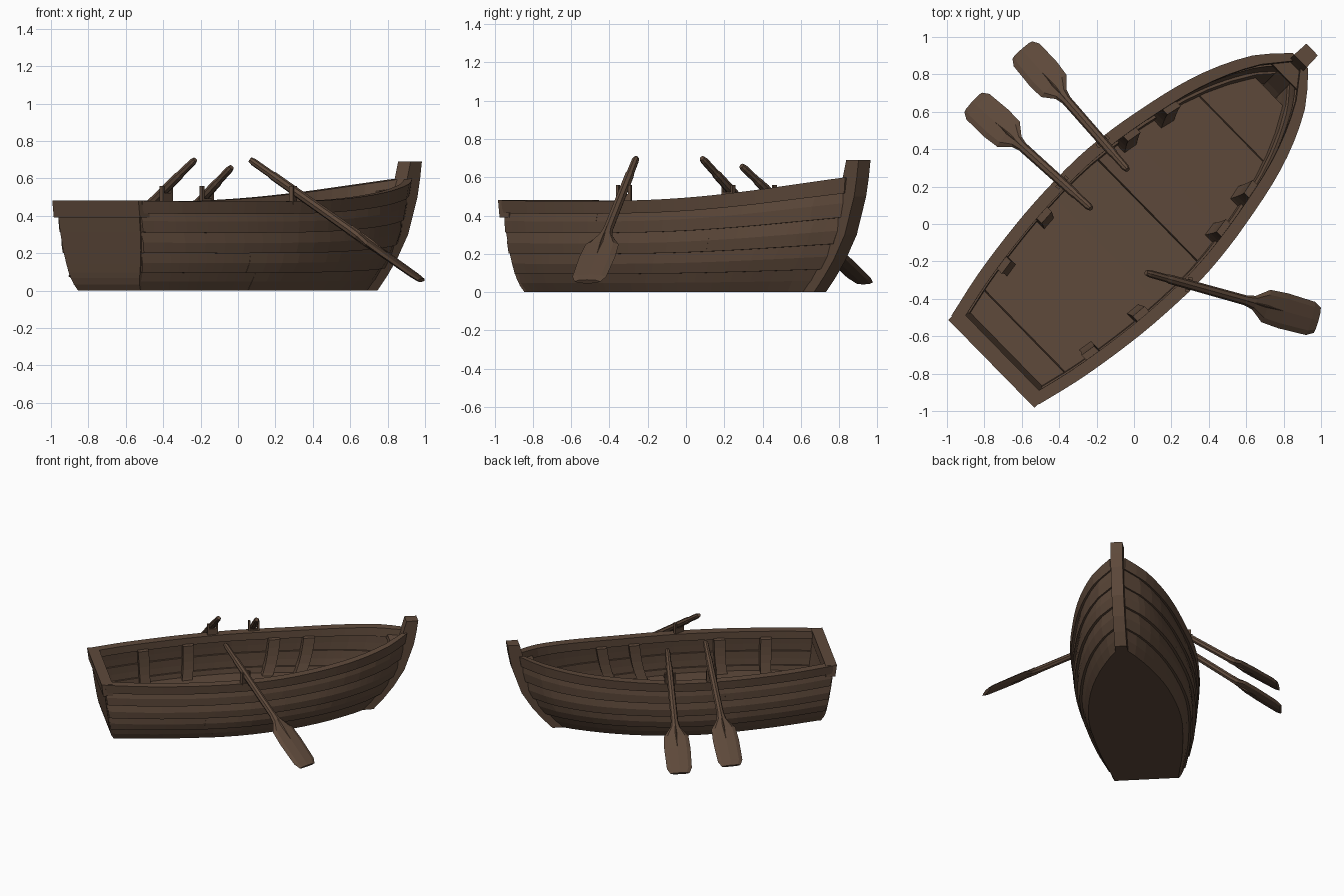
import bpy, bmesh, math, random
from mathutils import Vector

random.seed(4)
cube = bpy.data.objects.get("Cube")
if cube:
    bpy.data.objects.remove(cube)

wood = bpy.data.materials.new("dark_brown_wood")
wood.use_nodes = True
COLOR = (0.112, 0.067, 0.043, 1)
wood.diffuse_color = COLOR
wood.node_tree.nodes["Principled BSDF"].inputs["Base Color"].default_value = COLOR

HEADING = math.radians(44.4)   # the boat lies diagonally


def loft(name, rings, boat=True, mirror=False):
    """Skin a row of equal rings and cap both ends."""
    bm = bmesh.new()
    rows = [[bm.verts.new(p) for p in ring] for ring in rings]
    n = len(rows[0])
    for a, b in zip(rows, rows[1:]):
        for i in range(n):
            j = (i + 1) % n
            bm.faces.new((a[i], a[j], b[j], b[i]))
    bm.faces.new(rows[0])
    bm.faces.new(rows[-1][::-1])
    bmesh.ops.recalc_face_normals(bm, faces=bm.faces[:])
    mesh = bpy.data.meshes.new(name)
    bm.to_mesh(mesh)
    bm.free()
    mesh.materials.append(wood)
    obj = bpy.data.objects.new(name, mesh)
    bpy.context.collection.objects.link(obj)
    if boat:
        obj.rotation_euler.z = HEADING
    if mirror:
        mod = obj.modifiers.new("Mirror", 'MIRROR')
        mod.use_axis = (False, True, False)
        mod.use_mirror_merge = False
    return obj


def table(pairs, x):
    """Smooth curve through the listed points."""
    x = min(max(x, pairs[0][0]), pairs[-1][0])
    last = len(pairs) - 1
    i = next(k for k in range(last) if x <= pairs[k + 1][0])

    def slope(k):
        (a, fa), (b, fb) = pairs[max(k - 1, 0)], pairs[min(k + 1, last)]
        return (fb - fa) / (b - a)

    (a, fa), (b, fb) = pairs[i], pairs[i + 1]
    h, q = b - a, (x - a) / (b - a)
    return (fa + (fb - fa) * q * q * (3 - 2 * q)
            + h * q * (1 - q) * ((1 - q) * slope(i) - q * slope(i + 1)))


# Hull lines: s runs stern to bow, t runs bottom to rail
SHEER = [(0, .48), (.25, .475), (.5, .48), (.65, .495), (.8, .527), (.93, .57), (1, .6)]
TOP_W = [(0, .30), (.12, .362), (.275, .412), (.4, .43), (.5, .428), (.63, .39),
         (.8, .3), (.93, .165), (1, .025)]
LOW_W = [(0, .228), (.2, .295), (.45, .332), (.65, .29), (.8, .21), (.93, .1), (1, .02)]
STERN = [(0, -.955), (.07, -.975), (.2, -.992), (.85, -1.035), (1, -1.04)]
BOW = [(0, .95), (.15, 1.08), (.3, 1.17), (.5, 1.23), (.7, 1.26)]


def hull(s, t, off=0.0, lift=0.0):
    z = t * table(SHEER, s)
    low, top = table(LOW_W, s), table(TOP_W, s)
    w = low + (top - low) * (1 - (1 - t) ** 2.8)
    stern = table(STERN, t)
    u = stern + (table(BOW, t * .6) - stern) * s
    return Vector((u, max(w + off, .005), z + lift))


def span(a, b, n):
    return [a + (b - a) * i / n for i in range(n + 1)]


# Overlapping side planks, each butted from two lengths
LEVELS = [0, .2, .42, .65, .9]
for k, (lo, hi) in enumerate(zip(LEVELS, LEVELS[1:])):
    joint = random.uniform(.25, .75)
    mid = (lo + hi) / 2
    for part, (a, b) in enumerate(((0, joint), (joint, 1))):
        out = (.022 if k else .008) + random.uniform(-.003, .005)
        loft(f"side_plank_{k}_{part}",
             [[hull(s, lo, out), hull(s, mid, out * .75 + .003), hull(s, hi + .01, .004),
               hull(s, hi + .01, -.02), hull(s, mid, -.012), hull(s, lo, -.004)]
              for s in span(a, b, 12)], mirror=True)

# Rail along both sides
loft("rail", [[hull(s, .86, .027), hull(s, 1, .033), hull(s, 1, -.033), hull(s, .88, -.033)]
              for s in span(0, 1, 28)], mirror=True)


def across(s, t, off=0.0, lift=0.0):
    p = hull(s, t, off, lift)
    return [p, Vector((p.x, -p.y, p.z))]


# Flat bottom and floor boards with narrow cross seams
loft("bottom", [across(s, 0, .006) + across(s, .08, .002)[::-1] for s in span(0, 1, 16)])
for k, (a, b) in enumerate(((.02, .085), (.088, .52), (.523, .815), (.818, .95))):
    loft(f"floor_{k}", [across(s, .1) + across(s, .34, -.003, .004 * (k % 2))[::-1]
                        for s in span(a, b, 6)])

# Inner ribs
for k, s in enumerate((.17, .32, .60, .71)):
    loft(f"rib_{k}", [[hull(s - .018, t, -.005), hull(s + .018, t, -.005),
                       hull(s + .018, t, -.07), hull(s - .018, t, -.07)]
                      for t in span(.12, .9, 6)], mirror=True)

# Transom panel and its top rail
shift = Vector((.045, 0, 0))
back = Vector((.008, 0, 0))
loft("transom", [[p - back for p in across(0, t, .01)] + [p + shift for p in across(0, t, .003)[::-1]]
                 for t in (0, .07, .14, .2, .3, .45, .65, .85, .95)])
loft("transom_rail", [[Vector((-1.056, v, .39)), Vector((-1.068, v, .482)),
                       Vector((-.985, v, .482)), Vector((-.985, v, .39))] for v in (-.329, .329)])

# Curved stem post and the knee behind it
STEM = [(0, .88, 1.0), (.08, .97, 1.075), (.17, 1.04, 1.148), (.3, 1.12, 1.23),
        (.5, 1.19, 1.3), (.6, 1.22, 1.32), (.69, 1.245, 1.333)]
loft("stem_post", [[Vector((a, -.048, z)), Vector((b, -.044, z)), Vector((b, .044, z)),
                    Vector((a, .048, z))] for z, a, b in STEM])
loft("bow_knee", [across(s, .86, -.02) + across(s, .92, -.02)[::-1] for s in (.95, .975, 1)])


# Oars: fraction along, half width, half thickness
OAR = [(0, .014, .014), (.02, .02, .02), (.12, .021, .02), (.14, .025, .024), (.58, .027, .025),
       (.63, .038, .024), (.70, .09, .018), (.8, .097, .016), (.96, .092, .014), (1, .07, .012)]


def oar(name, handle, tip, rest):
    a, b = Vector(handle), Vector(tip)
    d = (b - a).normalized()
    side = d.cross(Vector((0, 0, 1))).normalized()
    up = side.cross(d)
    rings = []
    for f, w, h in OAR:
        c = a.lerp(b, f)
        rings.append([c + side * w * math.cos(q) + up * h * math.sin(q)
                      for q in (i * math.pi / 4 for i in range(8))])
    loft(name, rings, boat=False)
    # raised spine on both faces of the blade
    loft(name + "_spine", [[a.lerp(b, f) + side * w, a.lerp(b, f) + up * h,
                            a.lerp(b, f) - side * w, a.lerp(b, f) - up * h]
                           for f, w, h in ((.58, .024, .028), (.7, .02, .026), (.84, .004, .012))],
         boat=False)
    # forked rowlock on the rail
    c = a.lerp(b, rest)
    ahead = Vector((d.x, d.y, 0)).normalized() * .012
    for label, off, w, z0, z1 in (("base", 0, .036, .46, c.z - .025),
                                  ("prong_a", -.033, .007, .47, .56), ("prong_b", .033, .007, .47, .56)):
        m = Vector((c.x, c.y, 0)) + side * off
        loft(f"{name}_lock_{label}",
             [[m + side * w * i + ahead * j + Vector((0, 0, z))
               for i, j in ((-1, -1), (1, -1), (1, 1), (-1, 1))] for z in (z0, z1)], boat=False)


oar("right_oar", (.065, -.26, .70), (.98, -.515, .055), .25)
oar("left_front_oar", (-.035, .29, .66), (-.597, .93, .05), .235)
oar("left_rear_oar", (-.23, .083, .70), (-.86, .65, .075), .245)
